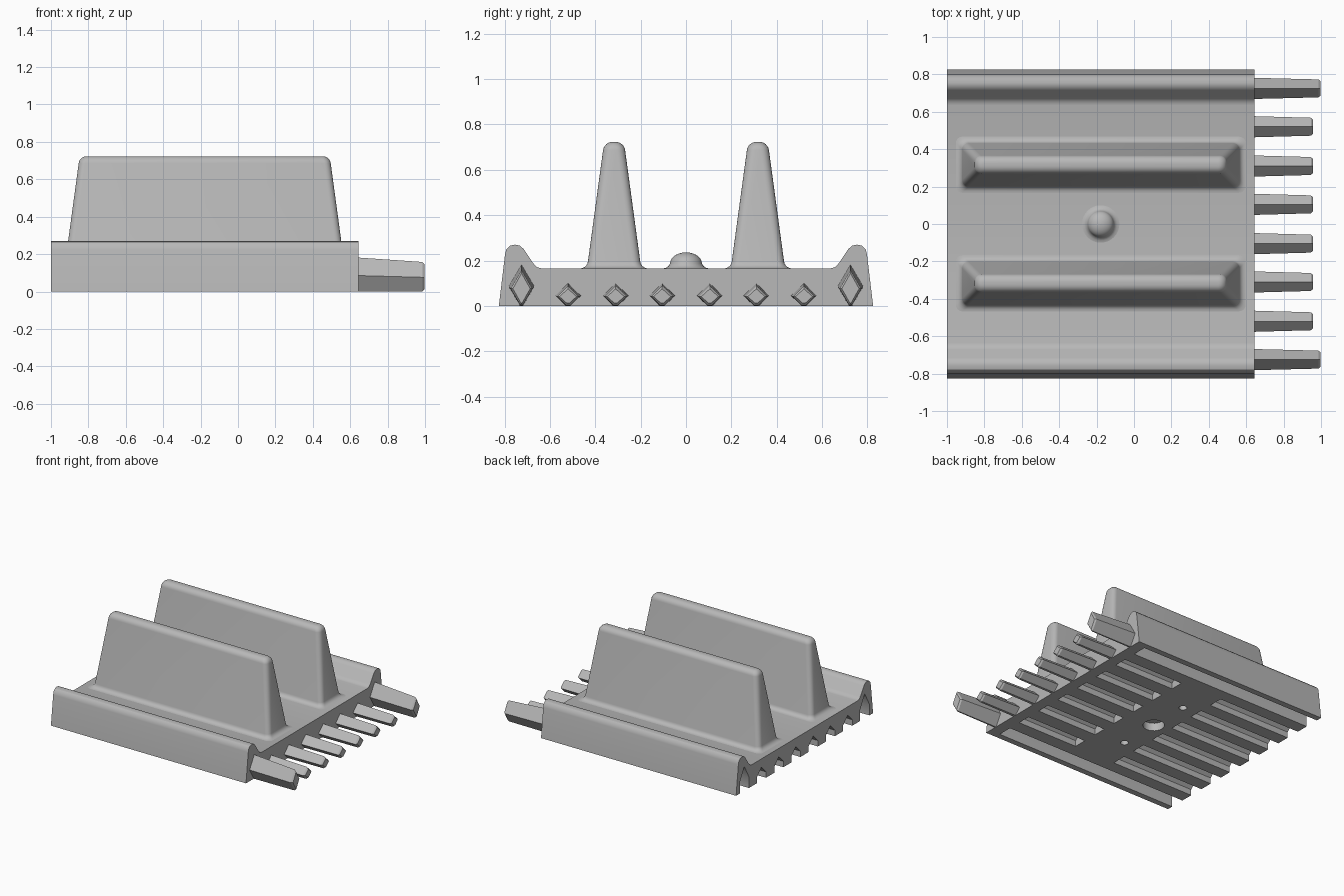
import bpy, bmesh, math

cube = bpy.data.objects.get("Cube")
if cube:
    bpy.data.objects.remove(cube, do_unlink=True)

grey = bpy.data.materials.new("plain grey")
grey.use_nodes = True
colour = (0.48, 0.48, 0.48, 1)
grey.diffuse_color = colour
grey.node_tree.nodes["Principled BSDF"].inputs["Base Color"].default_value = colour

PEG_Y = [0.105, 0.31, 0.52, 0.725]
MID_X = -0.178
PLATE_Z = 0.165


def finish(bm, name):
    bmesh.ops.recalc_face_normals(bm, faces=bm.faces)
    mesh = bpy.data.meshes.new(name)
    bm.to_mesh(mesh)
    bm.free()
    mesh.materials.append(grey)
    obj = bpy.data.objects.new(name, mesh)
    bpy.context.collection.objects.link(obj)
    return obj


def smooth(obj):
    bpy.ops.object.select_all(action='DESELECT')
    obj.select_set(True)
    bpy.context.view_layer.objects.active = obj
    bpy.ops.object.shade_smooth_by_angle(angle=math.radians(32))


def loft(bm, rings):
    """Skin a list of equal-length point rings and cap both ends."""
    loops = [[bm.verts.new(p) for p in ring] for ring in rings]
    for a, b in zip(loops, loops[1:]):
        for i in range(len(a)):
            j = (i + 1) % len(a)
            bm.faces.new((a[i], a[j], b[j], b[i]))
    bm.faces.new(loops[0])
    bm.faces.new(loops[-1])


# Base plate with raised rails along both sides
rail = [(0.825, 0), (0.798, 0.225), (0.792, 0.25), (0.777, 0.265), (0.755, 0.27),
        (0.733, 0.266), (0.715, 0.25), (0.67, 0.183), (0.655, 0.17), (0.635, PLATE_Z)]
profile = rail + [(-y, z) for y, z in reversed(rail)]
bm = bmesh.new()
loft(bm, [[(x, y, z) for y, z in profile] for x in (-1, 0.645)])
base = finish(bm, "base_plate")

# Recesses under the base: peg sockets, relief slots, round holes
bm = bmesh.new()


def slot(y, x0, x1, half, shoulder, peak):
    house = [(-half, -0.02), (half, -0.02), (half, shoulder), (0, peak), (-half, shoulder)]
    loft(bm, [[(x, y + dy, z) for dy, z in house] for x in (x0, x1)])


for side in (-1, 1):
    for y in PEG_Y[:3]:
        slot(side * y, -1.05, -0.3, 0.055, 0.045, 0.1)
        slot(side * y, 0.05, 0.56, 0.05, 0.045, 0.09)
    slot(side * PEG_Y[3], -1.05, 0.56, 0.055, 0.085, 0.185)


def round_hole(y, radius, depth):
    rings = []
    for z in (-0.02, depth):
        rings.append([(MID_X + radius * math.cos(t * math.tau / 24),
                       y + radius * math.sin(t * math.tau / 24), z) for t in range(24)])
    loft(bm, rings)


round_hole(0.315, 0.028, 0.1)
round_hole(-0.315, 0.028, 0.1)
round_hole(0, 0.075, 0.06)
cutter = finish(bm, "recess_cutter")
cutter.hide_render = True

cut = base.modifiers.new("recesses", 'BOOLEAN')
cut.operation = 'DIFFERENCE'
cut.solver = 'EXACT'
cut.object = cutter
bpy.context.view_layer.objects.active = base
bpy.ops.object.modifier_apply(modifier=cut.name)
bpy.data.objects.remove(cutter, do_unlink=True)
smooth(base)


# Tall tapered fins with filleted foot and rounded crest
def rounded_rect(cx, cy, hx, hy, r, z, steps=5):
    points = []
    for q, (sx, sy) in enumerate([(1, 1), (-1, 1), (-1, -1), (1, -1)]):
        for k in range(steps + 1):
            a = (q + k / steps) * math.pi / 2
            points.append((cx + sx * (hx - r) + r * math.cos(a),
                           cy + sy * (hy - r) + r * math.sin(a), z))
    return points


foot, crest = 0.035, 0.042
fin_profile = [(0.115 + foot, PLATE_Z - 0.01)]
for k in range(6):
    a = k / 5 * math.radians(83)
    fin_profile.append((0.115 + foot * (1 - math.sin(a)),
                        PLATE_Z + foot * (1 - math.cos(a))))
for k in range(7):
    a = k / 6 * math.radians(83) + math.radians(7)
    fin_profile.append((0.007 + crest * math.cos(a), 0.723 - crest + crest * math.sin(a)))

for name, side in (("right_fin", -1), ("left_fin", 1)):
    bm = bmesh.new()
    loft(bm, [rounded_rect(MID_X, side * 0.317, 0.625 + d, d, min(0.035, 0.9 * d), z)
              for d, z in fin_profile])
    smooth(finish(bm, name))

# Domed stud in the middle
dome = [(0.1, PLATE_Z - 0.01), (0.1, PLATE_Z), (0.088, 0.168), (0.077, 0.176), (0.07, 0.187)]
for k in range(1, 8):
    a = k / 7.2 * math.pi / 2
    dome.append((0.07 * math.cos(a), 0.187 + 0.049 * math.sin(a)))
bm = bmesh.new()
loft(bm, [[(MID_X + r * math.cos(t * math.tau / 32), r * math.sin(t * math.tau / 32), z)
           for t in range(32)] for r, z in dome])
smooth(finish(bm, "centre_stud"))


# Diamond pegs, flat underneath, tapering to a chamfered tip
def diamond(x, cy, cz, half_w, half_h, floor):
    flat = half_w * (1 - (cz - floor) / half_h)
    return [(x, cy + flat, floor), (x, cy + half_w, cz), (x, cy, cz + half_h),
            (x, cy - half_w, cz), (x, cy - flat, floor)]


def peg(name, y, tip, root_z, root_h, tip_z, tip_h):
    bm = bmesh.new()
    loft(bm, [diamond(0.62, y, root_z, 0.057, root_h, 0),
              diamond(tip - 0.012, y, tip_z, 0.048, tip_h, 0.001),
              diamond(tip, y, tip_z, 0.038, tip_h - 0.014, 0.012)])
    finish(bm, name)


for word, side in (("right", -1), ("left", 1)):
    for n, y in enumerate(PEG_Y[:3]):
        peg(f"{word}_small_peg_{n + 1}", side * y, 0.957, 0.045, 0.055, 0.041, 0.048)
    peg(f"{word}_large_peg", side * PEG_Y[3], 0.998, 0.086, 0.097, 0.076, 0.082)
